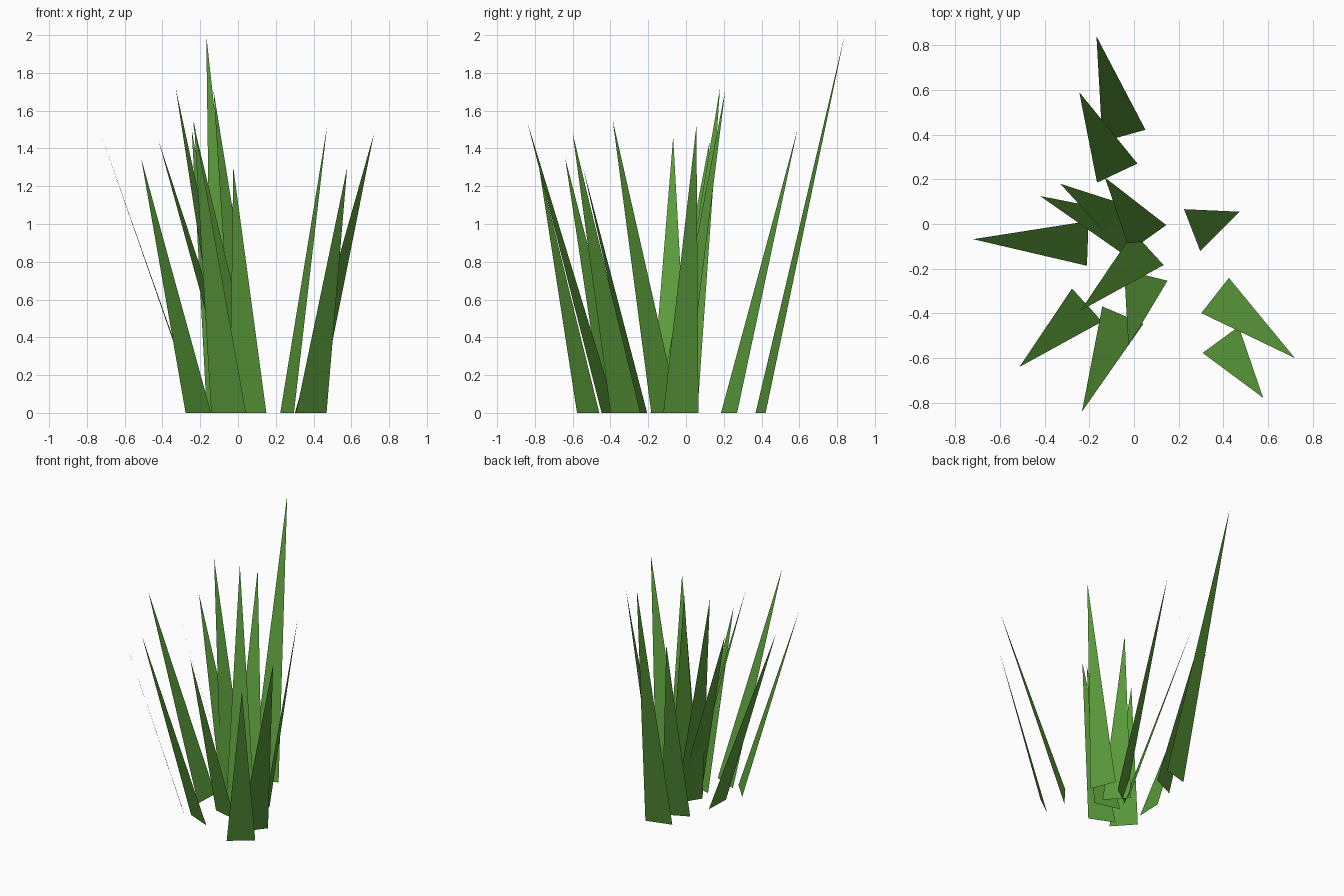
import bpy
import bmesh
from mathutils import Vector

if "Cube" in bpy.data.objects:
    bpy.data.objects.remove(bpy.data.objects["Cube"])

WIDTH = 0.2  # width of every blade at the ground

green = bpy.data.materials.new("grass_green")
green.diffuse_color = (0.105, 0.335, 0.044, 1.0)
green.use_nodes = True
green.node_tree.nodes["Principled BSDF"].inputs["Base Color"].default_value = green.diffuse_color

# each blade: centre of its foot (x, y), then its tip (x, y, z)
BLADES = [
    ((-0.045, 0.395), (-0.168, 0.84, 2.0)),
    ((-0.075, 0.228), (-0.245, 0.59, 1.5)),
    ((-0.012, -0.024), (-0.33, 0.18, 1.72)),
    ((0.015, -0.06), (-0.42, 0.125, 1.44)),
    ((0.063, -0.063), (-0.13, 0.208, 1.71)),
    ((-0.207, -0.087), (-0.72, -0.068, 1.46)),
    ((-0.21, -0.363), (-0.513, -0.64, 1.35)),
    ((-0.05, -0.408), (-0.233, -0.84, 1.54)),
    ((0.053, -0.23), (-0.025, -0.545, 1.3)),
    ((0.065, -0.11), (-0.24, -0.388, 1.55)),
    ((0.26, -0.027), (0.472, 0.055, 1.52)),
    ((0.363, -0.32), (0.72, -0.6, 1.48)),
    ((0.388, -0.518), (0.578, -0.778, 1.3)),
]


def add_blade(index, foot, tip):
    """One flat triangular blade, its foot square to the way it leans."""
    foot, tip = Vector((*foot, 0)), Vector(tip)
    lean = tip - foot
    side = Vector((-lean.y, lean.x, 0)).normalized() * WIDTH / 2
    bm = bmesh.new()
    bm.faces.new([bm.verts.new(p) for p in (foot - side, foot + side, tip)])
    mesh = bpy.data.meshes.new(f"grass_blade_{index}")
    bm.to_mesh(mesh)
    bm.free()
    mesh.materials.append(green)
    blade = bpy.data.objects.new(mesh.name, mesh)
    bpy.context.collection.objects.link(blade)


for i, (foot, tip) in enumerate(BLADES, 1):
    add_blade(i, foot, tip)
